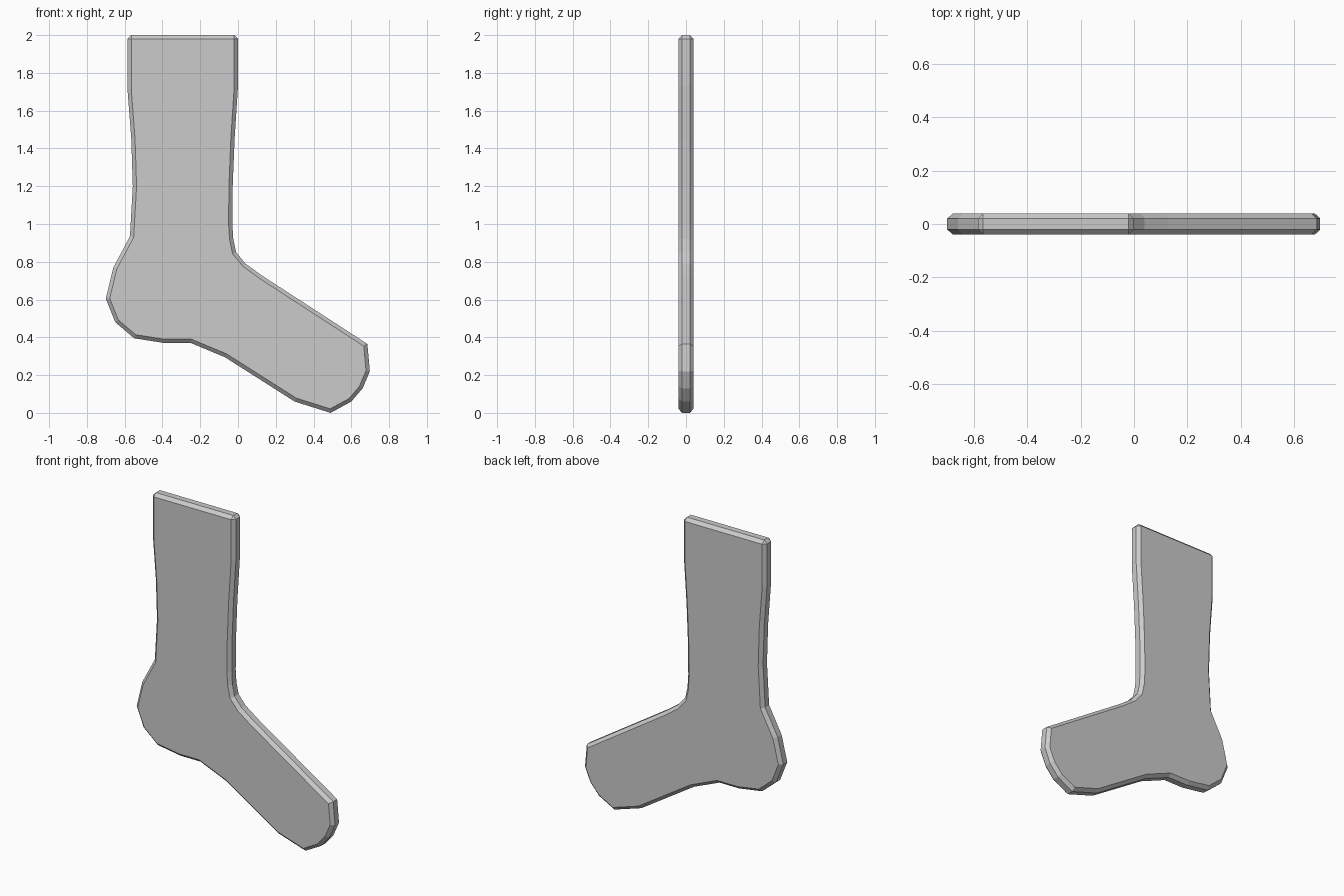
import bpy, bmesh, math

if "Cube" in bpy.data.objects:
    bpy.data.objects.remove(bpy.data.objects["Cube"])

# Side outline of the sock (x, z), running down the back, along the sole and up the front
OUTLINE = [
    (-0.585, 2.0), (-0.585, 1.71), (-0.565, 1.45), (-0.557, 1.2), (-0.572, 0.935),
    (-0.66, 0.77), (-0.70, 0.605), (-0.65, 0.48), (-0.55, 0.395), (-0.39, 0.37),
    (-0.25, 0.37), (-0.07, 0.295), (0.30, 0.06), (0.49, 0.0), (0.60, 0.06),
    (0.66, 0.13), (0.698, 0.22), (0.685, 0.365), (0.13, 0.725), (0.04, 0.79),
    (-0.01, 0.85), (-0.025, 0.92), (-0.03, 1.0), (-0.028, 1.2), (-0.018, 1.45),
    (0.0, 1.73), (0.0, 2.0),
]
HALF = 0.04

# Flat slab extruded from the outline
bm = bmesh.new()
face = bm.faces.new([bm.verts.new((x, -HALF, z)) for x, z in OUTLINE])
ext = bmesh.ops.extrude_face_region(bm, geom=[face], use_keep_orig=True)
for v in ext["geom"]:
    if isinstance(v, bmesh.types.BMVert):
        v.co.y = HALF
bmesh.ops.recalc_face_normals(bm, faces=bm.faces)

mesh = bpy.data.meshes.new("sock")
bm.to_mesh(mesh)
bm.free()
sock = bpy.data.objects.new("sock", mesh)
bpy.context.collection.objects.link(sock)

# Chamfered rim all round and at the cuff corners
bevel = sock.modifiers.new("chamfer", "BEVEL")
bevel.width = 0.02
bevel.segments = 1
bevel.limit_method = "ANGLE"
bevel.angle_limit = math.radians(65)
